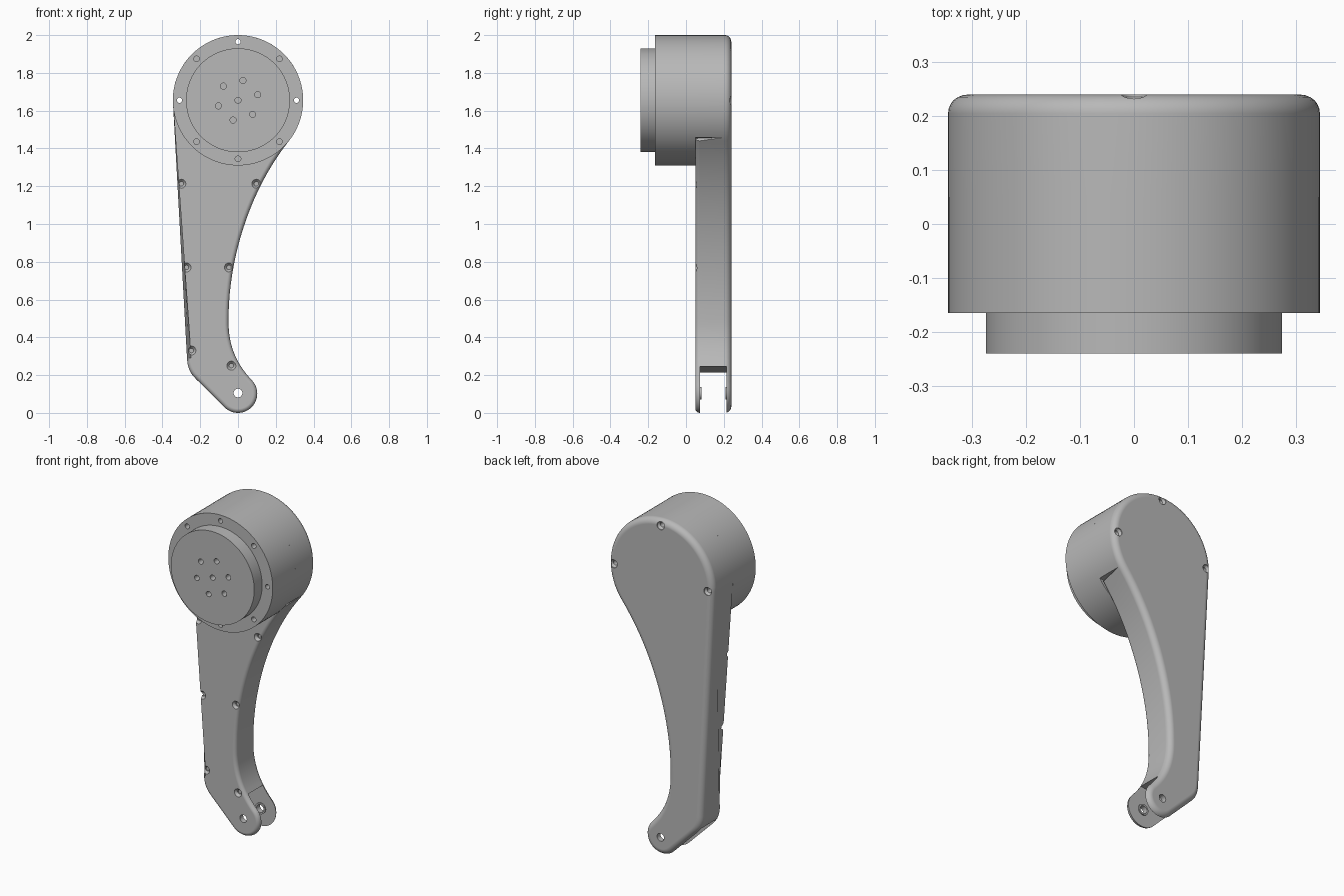
import bpy, bmesh, math
from mathutils import Vector

cube = bpy.data.objects.get("Cube")
if cube:
    bpy.data.objects.remove(cube)

grey = bpy.data.materials.new("metal_grey")
grey.use_nodes = True
tone = (0.48, 0.48, 0.48, 1)
grey.diffuse_color = tone
grey.node_tree.nodes["Principled BSDF"].inputs["Base Color"].default_value = tone

HUB_Z, HUB_R = 1.655, 0.345      # drum axis height and radius
TIP_Z, TIP_R = 0.102, 0.102      # fork end
FRONT, BACK = 0.05, 0.24         # arm faces along y


def finish(bm, name):
    bmesh.ops.recalc_face_normals(bm, faces=bm.faces)
    mesh = bpy.data.meshes.new(name)
    bm.to_mesh(mesh)
    bm.free()
    mesh.materials.append(grey)
    obj = bpy.data.objects.new(name, mesh)
    bpy.context.collection.objects.link(obj)
    return obj


def lathe(bm, x, z, profile, n=24, ring=False):
    """Turn (radius, y) pairs about an axis along y."""
    loops = []
    for r, y in profile:
        angles = [2 * math.pi * i / n for i in range(n)]
        loops.append([bm.verts.new((x + r * math.cos(a), y, z + r * math.sin(a))) for a in angles])
    pairs = list(zip(loops, loops[1:]))
    if ring:
        pairs.append((loops[-1], loops[0]))
    else:
        bm.faces.new(loops[0])
        bm.faces.new(loops[-1])
    for a, b in pairs:
        for i in range(n):
            j = (i + 1) % n
            bm.faces.new((a[i], a[j], b[j], b[i]))


def prism(bm, outline, y0, y1):
    """Extrude an x-z outline along y; return the front and back edge loops."""
    caps = [bm.faces.new([bm.verts.new((x, y, z)) for x, z in outline]) for y in (y0, y1)]
    n = len(outline)
    a, b = caps[0].verts[:], caps[1].verts[:]
    for i in range(n):
        j = (i + 1) % n
        bm.faces.new((a[i], a[j], b[j], b[i]))
    return list(caps[0].edges), list(caps[1].edges)


def arc(z, r, start, end, n):
    angles = [math.radians(start + (end - start) * i / n) for i in range(n + 1)]
    return [(r * math.cos(a), z + r * math.sin(a)) for a in angles]


def bezier(p0, p1, p2, p3, n):
    pts = []
    for i in range(1, n):
        t = i / n
        s = 1 - t
        pts.append(tuple(Vector(p0) * s**3 + Vector(p1) * 3 * s * s * t
                         + Vector(p2) * 3 * s * t * t + Vector(p3) * t**3))
    return pts


def cut(obj, cutter):
    cutter.hide_render = True
    mod = obj.modifiers.new("cut", "BOOLEAN")
    mod.operation = "DIFFERENCE"
    mod.solver = "EXACT"
    mod.object = cutter
    bpy.context.view_layer.objects.active = obj
    bpy.ops.object.modifier_apply(modifier=mod.name)


def smooth(obj):
    bpy.ops.object.select_all(action="DESELECT")
    obj.select_set(True)
    bpy.context.view_layer.objects.active = obj
    bpy.ops.object.shade_smooth_by_angle(angle=math.radians(32))
    mod = obj.modifiers.new("flat_faces", "WEIGHTED_NORMAL")
    mod.keep_sharp = True


# Arm outline: drum arc, curved inner side, fork tip, heel, straight outer side
drum = arc(HUB_Z, HUB_R, 180, -38.5, 56)
tip = arc(TIP_Z, TIP_R, 45, -135, 24)
waist = (-0.05, 0.5)
heel = [(-0.225, 0.182), (-0.27, 0.29)]
outline = drum
outline = outline + bezier(drum[-1], (0.053, 1.167), (-0.05, 0.8), waist, 20) + [waist]
outline += bezier(waist, (-0.055, 0.35), (0.0, 0.25), tip[0], 14) + tip
outline += [heel[0]] + bezier(heel[0], (-0.25, 0.207), (-0.268, 0.235), heel[1], 7) + [heel[1]]

bm = bmesh.new()
front_edges, back_edges = prism(bm, outline, FRONT, BACK)
bmesh.ops.recalc_face_normals(bm, faces=bm.faces)


def is_rounded(edge):
    # front rounding runs along the inner curve, the tip and the heel
    mid = (edge.verts[0].co + edge.verts[1].co) / 2
    hub_dist = math.hypot(mid.x, mid.z - HUB_Z)
    return hub_dist > HUB_R + 0.001 and edge.calc_length() < 0.5


soft = [e for e in front_edges if is_rounded(e)]
bmesh.ops.bevel(bm, geom=back_edges, offset=0.035, segments=6, profile=0.5,
                affect="EDGES", clamp_overlap=False)
soft = [e for e in soft if e.is_valid]
bmesh.ops.bevel(bm, geom=soft, offset=0.022, segments=4, profile=0.5,
                affect="EDGES", clamp_overlap=False)
arm = finish(bm, "arm")

# Drum housing and output boss
bm = bmesh.new()
lathe(bm, 0, HUB_Z, [(HUB_R, -0.165), (HUB_R, FRONT)], 96)
housing = finish(bm, "drum_housing")
bm = bmesh.new()
lathe(bm, 0, HUB_Z, [(0.275, -0.24), (0.275, -0.165)], 96)
boss = finish(bm, "output_boss")

# Fork slot
bm = bmesh.new()
prism(bm, [(-0.5, 0.185), (0.5, 0.305), (0.5, -0.2), (-0.5, -0.2)], 0.075, 0.215)
cut(arm, finish(bm, "slot_cutter"))

# Flange holes: three run right through, the others are blind
through, blind = bmesh.new(), bmesh.new()
for k in range(8):
    a = k * math.pi / 4
    x, z = 0.31 * math.cos(a), HUB_Z + 0.31 * math.sin(a)
    if k in (0, 2, 4):
        lathe(through, x, z, [(0.014, -0.3), (0.014, 0.222), (0.024, 0.236), (0.024, 0.3)])
    else:
        lathe(blind, x, z, [(0.015, -0.3), (0.015, -0.13)])
through = finish(through, "through_hole_cutter")
cut(housing, through)
cut(housing, finish(blind, "blind_hole_cutter"))
cut(arm, through)

# Countersunk screw holes on the arm front, and the fork pin hole
bm = bmesh.new()
for x, z in [(-0.3, 1.213), (0.097, 1.213), (-0.273, 0.77),
             (-0.048, 0.77), (-0.247, 0.33), (-0.035, 0.25)]:
    lathe(bm, x, z, [(0.024, 0.02), (0.024, FRONT), (0.012, 0.064), (0.012, 0.07)])
lathe(bm, 0, TIP_Z + 0.003, [(0.023, 0), (0.023, 0.3)], 32)
cut(arm, finish(bm, "arm_hole_cutter"))

# Boss face holes: one centre, six around
bm = bmesh.new()
spots = [(0, HUB_Z)]
for k in range(6):
    a = math.radians(16 + 60 * k)
    spots.append((0.108 * math.cos(a), HUB_Z + 0.108 * math.sin(a)))
for x, z in spots:
    lathe(bm, x, z, [(0.016, -0.3), (0.016, -0.2)])
cut(boss, finish(bm, "boss_hole_cutter"))

# Thin washers on the inner fork faces
washers = []
for side, y0, y1 in (("front", 0.075, 0.082), ("back", 0.208, 0.215)):
    bm = bmesh.new()
    lathe(bm, 0, TIP_Z + 0.003, [(0.023, y0), (0.033, y0), (0.033, y1), (0.023, y1)], 32, True)
    washers.append(finish(bm, side + "_fork_washer"))

for obj in [arm, housing, boss] + washers:
    smooth(obj)

# Remove the used cutters
for obj in list(bpy.data.objects):
    if obj.name.endswith("_cutter"):
        bpy.data.objects.remove(obj)
